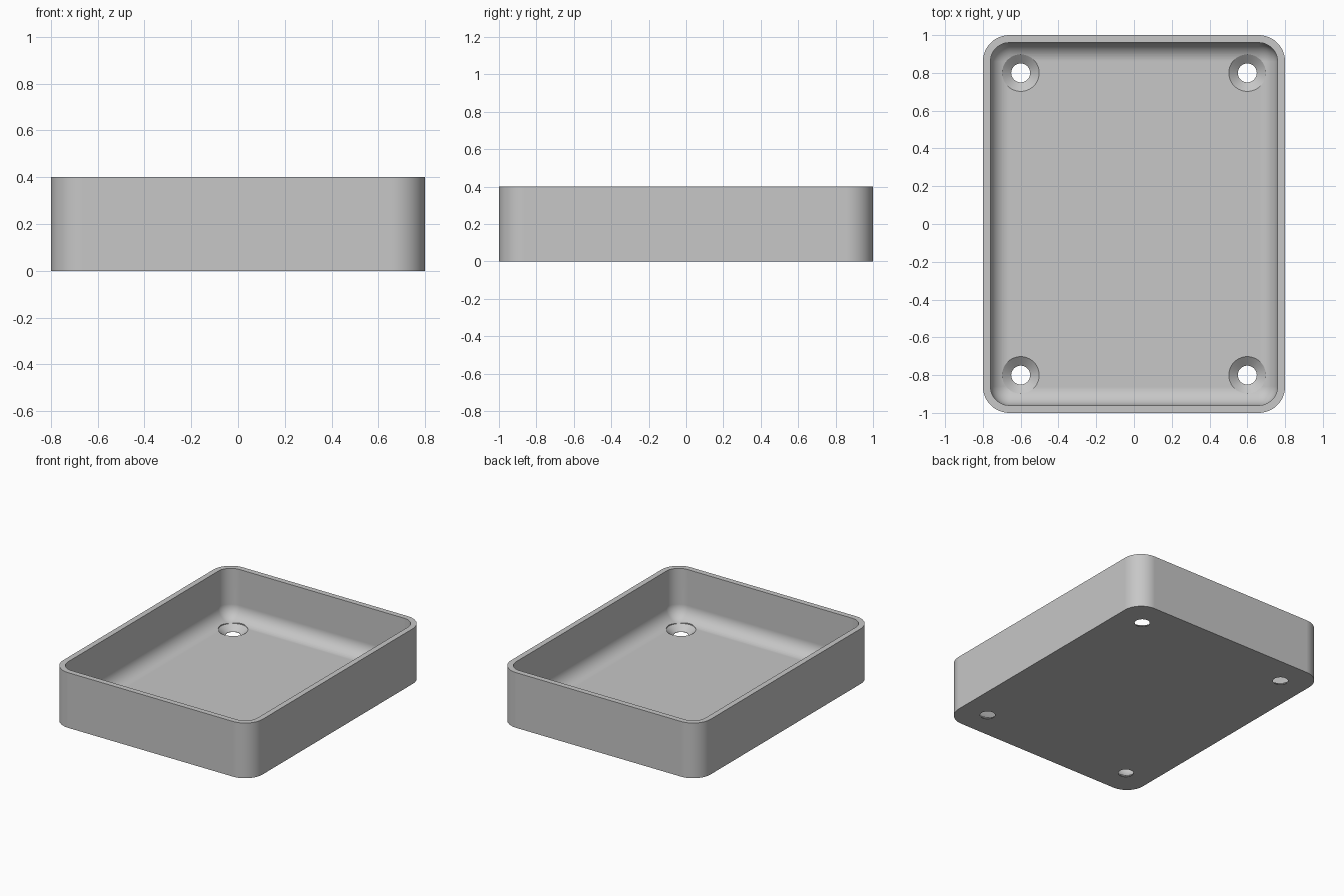
import bpy, bmesh
from math import sin, cos, pi, radians

cube = bpy.data.objects.get("Cube")
if cube:
    bpy.data.objects.remove(cube, do_unlink=True)

HALF_X, HALF_Y, HEIGHT = 0.8, 1.0, 0.4
WALL, FLOOR = 0.04, 0.04
CORNER, FILLET = 0.14, 0.1
STEPS = 12

grey = bpy.data.materials.new("plain grey")
grey.use_nodes = True
grey.diffuse_color = (0.57, 0.57, 0.57, 1)
grey.node_tree.nodes["Principled BSDF"].inputs["Base Color"].default_value = grey.diffuse_color


def rounded_ring(bm, inset, z):
    """Rounded rectangle, inset from the outer outline."""
    r = max(CORNER - inset, 0.0)
    cx, cy = HALF_X - CORNER, HALF_Y - CORNER
    centres = [(cx, cy), (-cx, cy), (-cx, -cy), (cx, -cy)]
    ring = []
    for quarter, (x, y) in enumerate(centres):
        for i in range(STEPS + 1):
            a = (quarter + i / STEPS) * pi / 2
            ring.append(bm.verts.new((x + r * cos(a), y + r * sin(a), z)))
    return ring


def circle_ring(bm, x, y, r, z, sides=48):
    return [bm.verts.new((x + r * cos(2 * pi * i / sides),
                          y + r * sin(2 * pi * i / sides), z)) for i in range(sides)]


def loft(bm, rings):
    """Skin a stack of rings and close both ends."""
    for a, b in zip(rings, rings[1:]):
        for i in range(len(a)):
            j = (i + 1) % len(a)
            bm.faces.new((a[i], a[j], b[j], b[i]))
    bm.faces.new(rings[0][::-1])
    bm.faces.new(rings[-1])


def make_object(name, bm):
    bmesh.ops.remove_doubles(bm, verts=bm.verts, dist=1e-5)
    bmesh.ops.recalc_face_normals(bm, faces=bm.faces)
    mesh = bpy.data.meshes.new(name)
    bm.to_mesh(mesh)
    bm.free()
    mesh.materials.append(grey)
    obj = bpy.data.objects.new(name, mesh)
    bpy.context.collection.objects.link(obj)
    return obj


# Tray: outer wall, flat rim, inner wall, floor fillet
bm = bmesh.new()
section = [(0, 0), (0, HEIGHT), (WALL, HEIGHT)]
for i in range(STEPS + 1):
    a = i / STEPS * pi / 2
    section.append((WALL + FILLET * (1 - cos(a)), FLOOR + FILLET * (1 - sin(a))))
loft(bm, [rounded_ring(bm, inset, z) for inset, z in section])
tray = make_object("tray", bm)

# Countersunk screw holes near the four corners
bm = bmesh.new()
hole = [(0.05, -0.05), (0.05, 0.002), (0.098, FLOOR), (0.098, 0.2)]
for x in (-0.6, 0.6):
    for y in (-0.8, 0.8):
        loft(bm, [circle_ring(bm, x, y, r, z) for r, z in hole])
cutter = make_object("screw_hole_cutter", bm)
cutter.hide_render = True

cut = tray.modifiers.new("screw holes", "BOOLEAN")
cut.operation = "DIFFERENCE"
cut.solver = "EXACT"
cut.object = cutter

bpy.ops.object.select_all(action="DESELECT")
tray.select_set(True)
bpy.context.view_layer.objects.active = tray
bpy.ops.object.modifier_apply(modifier=cut.name)
bpy.data.objects.remove(cutter, do_unlink=True)

# Smooth curves with crisp rims and flat faces kept flat
bpy.ops.object.shade_smooth_by_angle(angle=radians(30))
weighted = tray.modifiers.new("flat faces", "WEIGHTED_NORMAL")
weighted.keep_sharp = True
